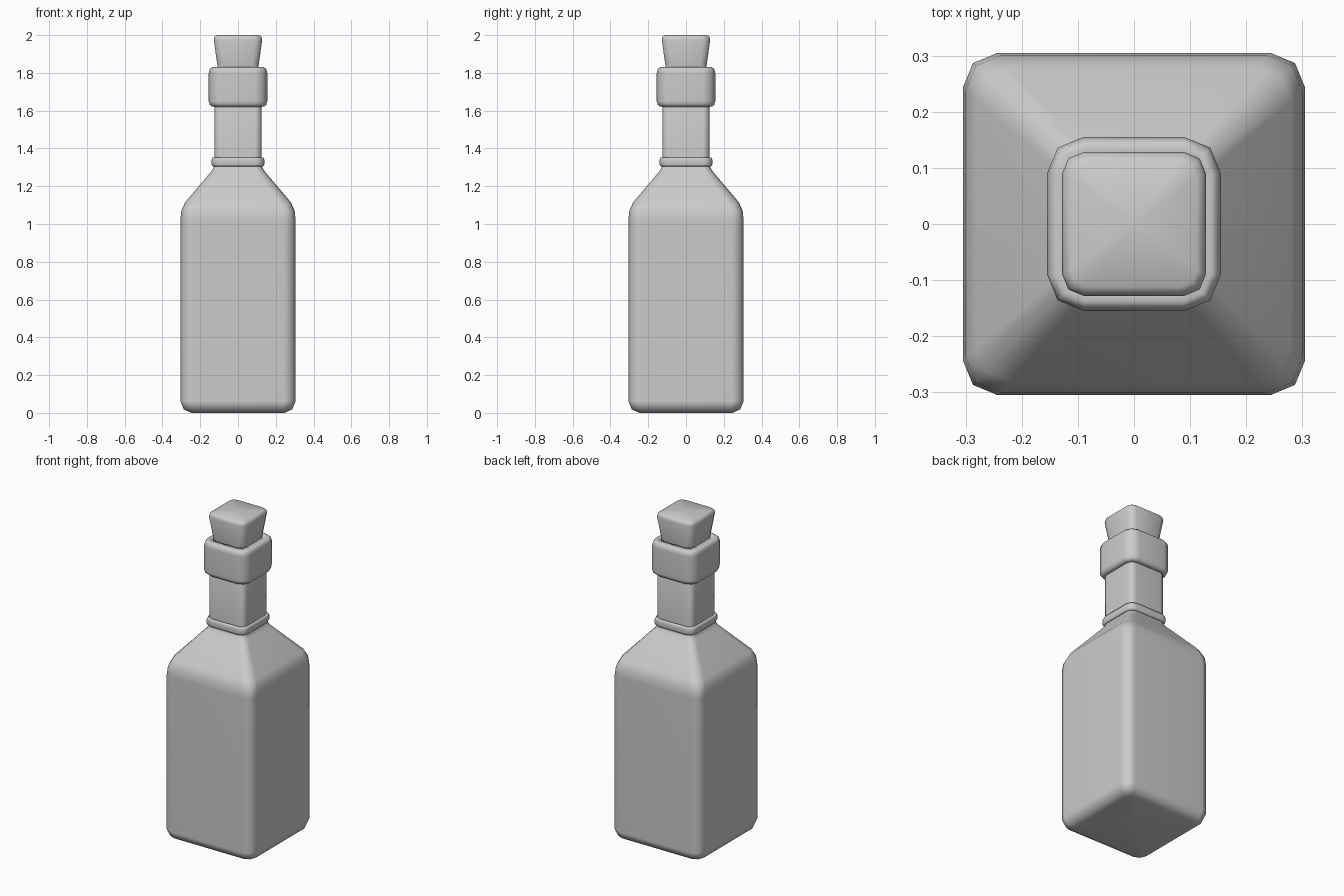
import bpy, bmesh, math

if "Cube" in bpy.data.objects:
    bpy.data.objects.remove(bpy.data.objects["Cube"])


def section(half, r, z):
    """Rounded square with two bevel segments per corner."""
    pts = []
    for k in range(4):
        mid = math.pi / 4 + k * math.pi / 2
        cx = (half - r) * math.copysign(1, math.cos(mid))
        cy = (half - r) * math.copysign(1, math.sin(mid))
        for s in (-1, 0, 1):
            a = mid + s * math.pi / 4
            pts.append((cx + r * math.cos(a), cy + r * math.sin(a), z))
    return pts


def loft(name, profile, weighted=True, closed=False):
    """Skin rounded squares given as (half width, corner radius, z)."""
    bm = bmesh.new()
    rings = [[bm.verts.new(p) for p in section(*row)] for row in profile]
    pairs = list(zip(rings, rings[1:]))
    if closed:
        pairs.append((rings[-1], rings[0]))
    for a, b in pairs:
        for i in range(12):
            j = (i + 1) % 12
            bm.faces.new((a[i], a[j], b[j], b[i]))
    if not closed:
        for ring, z in ((rings[0], profile[0][2]), (rings[-1], profile[-1][2])):
            c = bm.verts.new((0, 0, z))
            for i in range(12):
                bm.faces.new((ring[i], ring[(i + 1) % 12], c))
    bmesh.ops.recalc_face_normals(bm, faces=bm.faces)
    for f in bm.faces:
        f.smooth = True
    me = bpy.data.meshes.new(name)
    bm.to_mesh(me)
    bm.free()
    ob = bpy.data.objects.new(name, me)
    bpy.context.collection.objects.link(ob)
    if weighted:
        ob.modifiers.new("weighted_normals", 'WEIGHTED_NORMAL')
    return ob


# Body, sloped shoulder and neck
loft("bottle", [
    (0.245, 0.03, 0.0), (0.287, 0.05, 0.018), (0.305, 0.062, 0.062),
    (0.305, 0.062, 1.02), (0.300, 0.062, 1.07), (0.280, 0.060, 1.115),
    (0.140, 0.040, 1.28), (0.127, 0.036, 1.305), (0.125, 0.036, 1.33),
    (0.125, 0.036, 1.66)])

# Thin collar at the base of the neck
loft("neck_collar", [
    (0.120, 0.036, 1.305), (0.133, 0.040, 1.305), (0.139, 0.045, 1.315),
    (0.139, 0.045, 1.342), (0.133, 0.040, 1.353), (0.120, 0.036, 1.353)],
    closed=True)

# Thick lip around the mouth
loft("lip", [
    (0.120, 0.036, 1.62), (0.138, 0.050, 1.622), (0.150, 0.060, 1.631),
    (0.155, 0.065, 1.65), (0.155, 0.065, 1.80), (0.150, 0.060, 1.82),
    (0.138, 0.050, 1.83), (0.100, 0.030, 1.83), (0.095, 0.030, 1.72)],
    closed=True)

# Tapered stopper
loft("stopper", [
    (0.092, 0.030, 1.70), (0.108, 0.036, 1.83), (0.128, 0.038, 1.975),
    (0.124, 0.036, 1.991), (0.112, 0.030, 2.0)], weighted=False)
